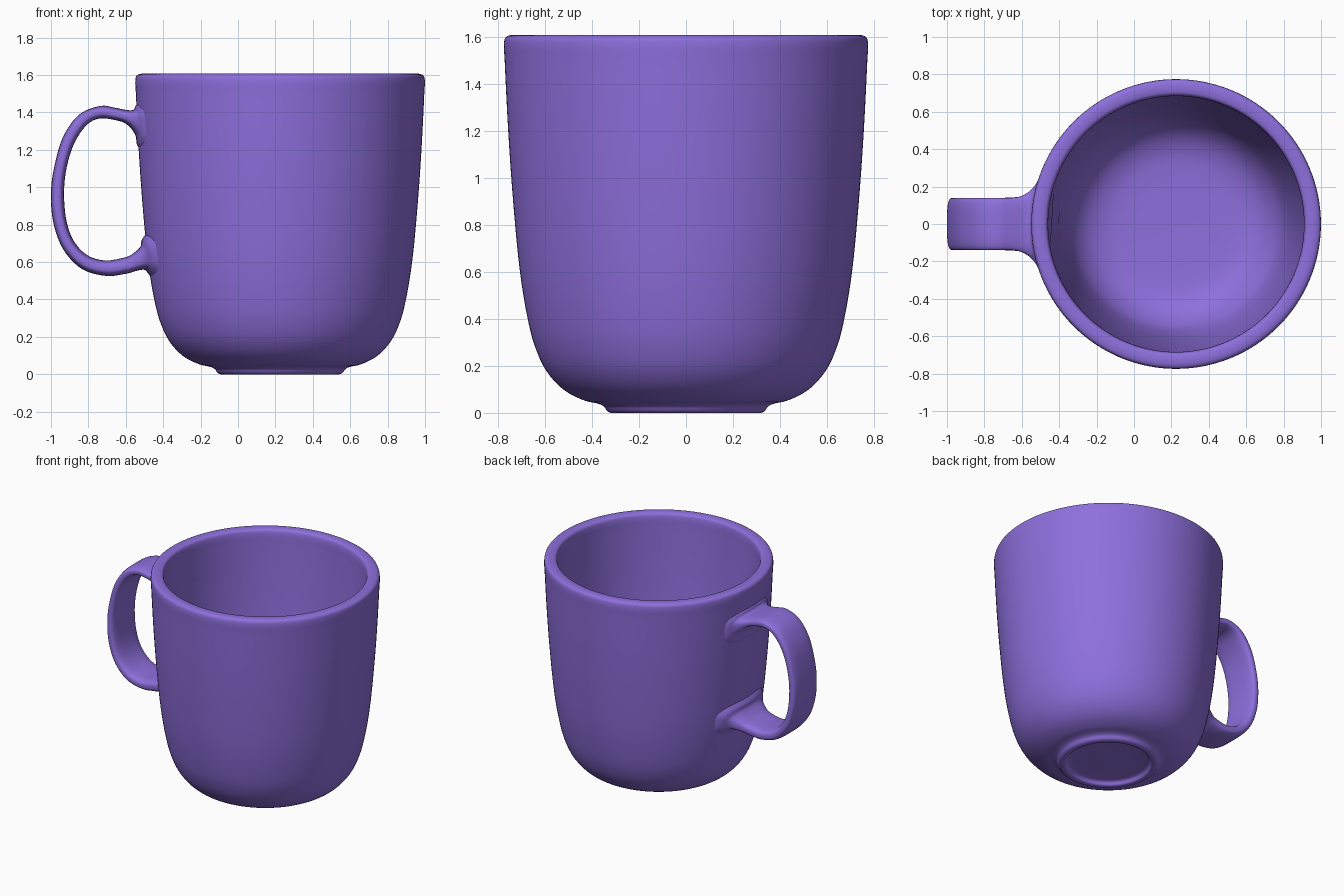
import bpy, bmesh, math

if "Cube" in bpy.data.objects:
    bpy.data.objects.remove(bpy.data.objects["Cube"])

CX = 0.225  # axis of the cup body
mat = bpy.data.materials.new("purple_glaze")
mat.diffuse_color = (0.27, 0.16, 0.72, 1)
mat.use_nodes = True
mat.node_tree.nodes["Principled BSDF"].inputs["Base Color"].default_value = mat.diffuse_color


def spline(pts, steps):
    """Centripetal smooth curve through points of any dimension."""
    first = tuple(2 * a - b for a, b in zip(pts[0], pts[1]))
    last = tuple(2 * a - b for a, b in zip(pts[-1], pts[-2]))
    p = [first] + list(pts) + [last]
    t = [0.0]
    for a, b in zip(p, p[1:]):
        t.append(t[-1] + max(math.dist(a, b), 1e-6) ** 0.5)

    def mix(a, b, ta, tb, u):
        f = (u - ta) / (tb - ta)
        return tuple(x + (y - x) * f for x, y in zip(a, b))

    out = []
    for i in range(1, len(p) - 2):
        for s in range(steps):
            u = t[i] + (t[i + 1] - t[i]) * s / steps
            a = [mix(p[j], p[j + 1], t[j], t[j + 1], u) for j in (i - 1, i, i + 1)]
            b = [mix(a[j], a[j + 1], t[i - 1 + j], t[i + 1 + j], u) for j in (0, 1)]
            out.append(mix(b[0], b[1], t[i], t[i + 1], u))
    return out + [tuple(pts[-1])]


def loft(name, rings):
    """Skin closed rings of points and cap both ends."""
    bm = bmesh.new()
    vs = [[bm.verts.new(c) for c in ring] for ring in rings]
    n = len(vs[0])
    for a, b in zip(vs, vs[1:]):
        for i in range(n):
            j = (i + 1) % n
            bm.faces.new((a[i], a[j], b[j], b[i]))
    bm.faces.new(vs[0])
    bm.faces.new(vs[-1])
    bmesh.ops.recalc_face_normals(bm, faces=bm.faces)
    me = bpy.data.meshes.new(name)
    bm.to_mesh(me)
    bm.free()
    me.materials.append(mat)
    ob = bpy.data.objects.new(name, me)
    bpy.context.collection.objects.link(ob)
    bpy.ops.object.select_all(action='DESELECT')
    ob.select_set(True)
    bpy.context.view_layer.objects.active = ob
    bpy.ops.object.shade_smooth_by_angle(angle=math.radians(40))


# cup body: recess under foot, outer wall, rim, inner wall, floor
profile = [(0.02, 0.03), (0.25, 0.03), (0.277, 0.022), (0.29, 0.004), (0.30, 0.0),
           (0.32, 0.0), (0.335, 0.008), (0.348, 0.026), (0.37, 0.038), (0.43, 0.052),
           (0.52, 0.098), (0.595, 0.18), (0.645, 0.29), (0.675, 0.41), (0.706, 0.6),
           (0.735, 0.9), (0.756, 1.2), (0.771, 1.5), (0.774, 1.57), (0.768, 1.595),
           (0.75, 1.605), (0.71, 1.605), (0.693, 1.597), (0.686, 1.575), (0.683, 1.5),
           (0.67, 1.2), (0.65, 0.9), (0.62, 0.6), (0.59, 0.41), (0.55, 0.28),
           (0.48, 0.19), (0.39, 0.142), (0.28, 0.125), (0.02, 0.12)]
SEG = 128
loft("cup_body", [[(CX + r * math.cos(k * math.tau / SEG), r * math.sin(k * math.tau / SEG), z)
                   for k in range(SEG)] for r, z in spline(profile, 4)])

# handle strap: outer x, outer z, inner x, inner z, half width, wrap around the body
stations = [(-0.50, 1.48, -0.48, 1.17, 0.31, 1), (-0.54, 1.445, -0.53, 1.21, 0.26, 1),
            (-0.557, 1.415, -0.548, 1.275, 0.20, 0.7), (-0.60, 1.413, -0.59, 1.332, 0.155, 0.3),
            (-0.66, 1.425, -0.65, 1.357, 0.14, 0), (-0.73, 1.435, -0.73, 1.368, 0.14, 0),
            (-0.84, 1.395, -0.80, 1.34, 0.14, 0), (-0.93, 1.28, -0.87, 1.245, 0.14, 0),
            (-0.98, 1.12, -0.915, 1.11, 0.14, 0), (-1.0, 0.97, -0.93, 0.97, 0.14, 0),
            (-0.985, 0.80, -0.915, 0.81, 0.14, 0), (-0.93, 0.66, -0.87, 0.70, 0.14, 0),
            (-0.83, 0.56, -0.795, 0.63, 0.14, 0), (-0.70, 0.525, -0.70, 0.608, 0.14, 0),
            (-0.61, 0.535, -0.615, 0.622, 0.145, 0), (-0.545, 0.552, -0.555, 0.65, 0.165, 0.4),
            (-0.50, 0.558, -0.52, 0.685, 0.20, 0.7), (-0.478, 0.535, -0.508, 0.73, 0.26, 1),
            (-0.44, 0.49, -0.465, 0.78, 0.31, 1)]


def strap_ring(xo, zo, xi, zi, w, wrap, n=40):
    """Rounded cross-section between the outer and inner edge points."""
    ring = []
    for k in range(n):
        c, s = math.cos(k * math.tau / n), math.sin(k * math.tau / n)
        e = 0.6
        y = w * math.copysign(abs(c) ** e, c)
        f = 0.5 + 0.5 * math.copysign(abs(s) ** e, s)
        bend = wrap * (0.75 - math.sqrt(0.75 ** 2 - y * y))
        ring.append((xi + (xo - xi) * f + bend, y, zi + (zo - zi) * f))
    return ring


loft("handle", [strap_ring(*s) for s in spline(stations, 5)])
